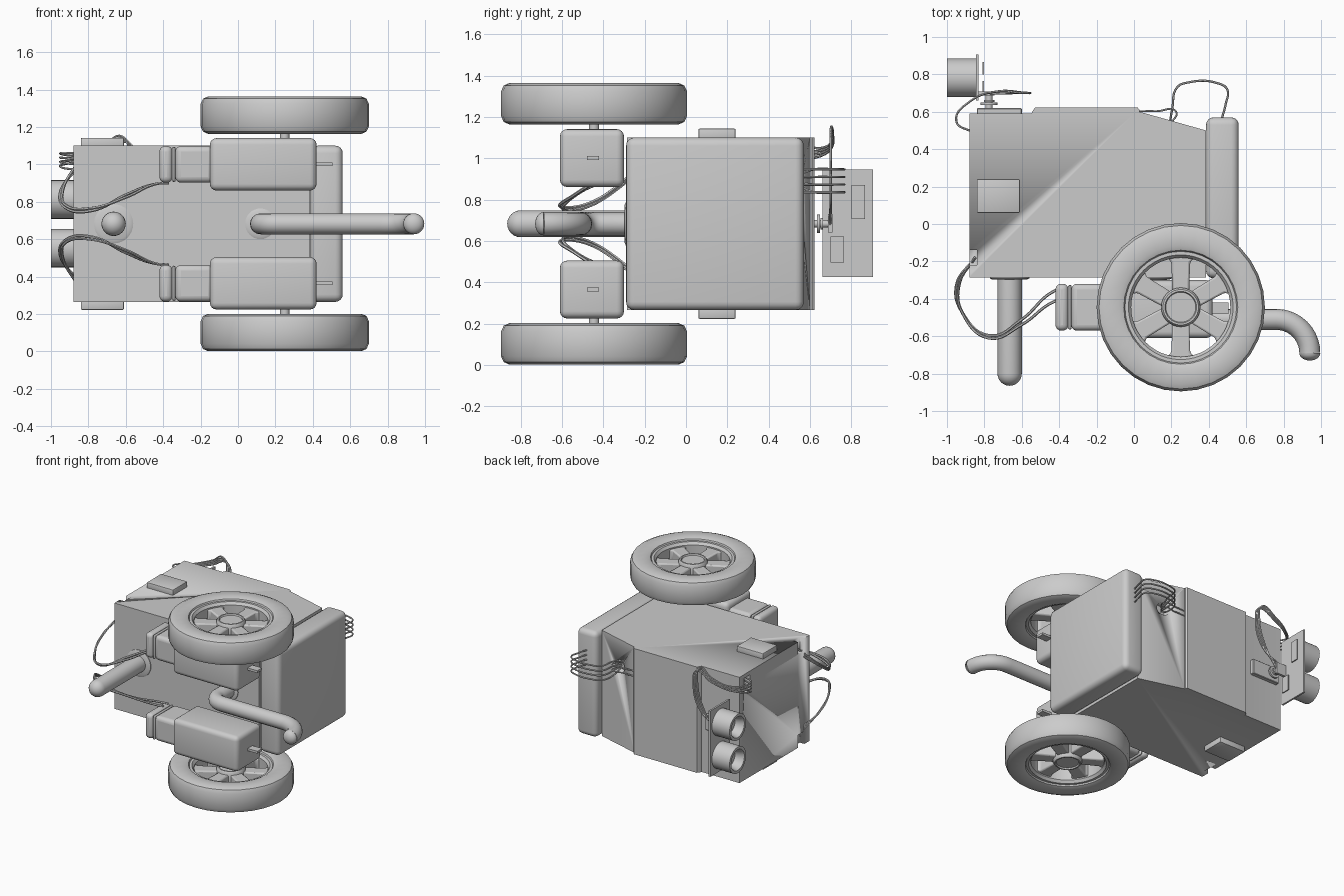
import bpy, bmesh, math
from math import sin, cos, pi
from mathutils import Vector, Matrix

if "Cube" in bpy.data.objects:
    bpy.data.objects.remove(bpy.data.objects["Cube"])

MID = 0.6825  # mirror plane height


def finish(bm, name, smooth=True):
    bmesh.ops.recalc_face_normals(bm, faces=bm.faces[:])
    me = bpy.data.meshes.new(name)
    bm.to_mesh(me)
    bm.free()
    ob = bpy.data.objects.new(name, me)
    bpy.context.collection.objects.link(ob)
    if smooth:
        shade(ob)
    return ob


def shade(ob):
    bpy.ops.object.select_all(action='DESELECT')
    ob.select_set(True)
    bpy.context.view_layer.objects.active = ob
    bpy.ops.object.shade_smooth_by_angle(angle=math.radians(35))


def box(name, x, y, z, bevel=0.0, seg=4):
    bm = bmesh.new()
    bmesh.ops.create_cube(bm, size=1)
    for v in bm.verts:
        v.co = [(a + b) / 2 + c * (b - a) for (a, b), c in zip((x, y, z), v.co)]
    if bevel:
        bmesh.ops.bevel(bm, geom=bm.edges[:], offset=bevel, segments=seg, profile=0.5, affect='EDGES')
    return finish(bm, name)


def prism(name, pts, z0, z1):
    bm = bmesh.new()
    f = bm.faces.new([bm.verts.new((x, y, z0)) for x, y in pts])
    ext = bmesh.ops.extrude_face_region(bm, geom=[f])['geom']
    bmesh.ops.translate(bm, vec=(0, 0, z1 - z0), verts=[v for v in ext if isinstance(v, bmesh.types.BMVert)])
    return finish(bm, name)


def lathe(name, profile, origin, axis, seg=32, closed=True):
    """Revolve (radius, distance) pairs around an axis direction."""
    bm = bmesh.new()
    rings = []
    for i in range(seg):
        a = 2 * pi * i / seg
        rings.append([bm.verts.new((r * cos(a), r * sin(a), h)) for r, h in profile])
    n = len(profile)
    for i in range(seg):
        p, q = rings[i], rings[(i + 1) % seg]
        for k in range(n if closed else n - 1):
            m = (k + 1) % n
            bm.faces.new((p[k], q[k], q[m], p[m]))
    bmesh.ops.remove_doubles(bm, verts=bm.verts[:], dist=1e-5)
    rot = Vector((0, 0, 1)).rotation_difference(Vector(axis)).to_matrix().to_4x4()
    bmesh.ops.transform(bm, matrix=Matrix.Translation(origin) @ rot, verts=bm.verts[:])
    return finish(bm, name)


def rod(name, r, length, origin, axis, seg=32):
    return lathe(name, [(0, 0), (r, 0), (r, length), (0, length)], origin, axis, seg, False)


def tube(name, pts, r, kind='BEZIER', res=3):
    cu = bpy.data.curves.new(name, 'CURVE')
    cu.dimensions = '3D'
    cu.bevel_depth, cu.bevel_resolution, cu.use_fill_caps = r, res, True
    cu.resolution_u = 8
    s = cu.splines.new(kind)
    if kind == 'BEZIER':
        s.bezier_points.add(len(pts) - 1)
        for b, p in zip(s.bezier_points, pts):
            b.co = p
            b.handle_left_type = b.handle_right_type = 'AUTO'
    else:
        s.points.add(len(pts) - 1)
        for b, p in zip(s.points, pts):
            b.co = (*p, 1)
    ob = bpy.data.objects.new(name, cu)
    bpy.context.collection.objects.link(ob)
    bpy.ops.object.select_all(action='DESELECT')
    ob.select_set(True)
    bpy.context.view_layer.objects.active = ob
    bpy.ops.object.convert(target='MESH')
    shade(bpy.context.object)
    return bpy.context.object


def cut(ob, cutter):
    cutter.hide_render = True
    cutter.hide_set(True)
    m = ob.modifiers.new('cut', 'BOOLEAN')
    m.operation, m.object, m.solver = 'DIFFERENCE', cutter, 'EXACT'


# Body with sloping rear deck, cable notches and cable port
body = prism('body', [(-0.88, -0.285), (0.385, -0.285), (0.385, 0.50), (0.03, 0.60), (0.0, 0.59), (-0.88, 0.59)], 0.265, 1.10)
cut(body, box('notch_cutter_top', (-0.95, -0.84), (-0.22, -0.14), (1.00, 1.2)))
cut(body, box('notch_cutter_bottom', (-0.95, -0.84), (-0.22, -0.14), (0.2, 0.365)))
cut(body, box('notch_cutter_sensor', (-0.95, -0.83), (0.46, 0.53), (0.95, 1.07)))
cut(body, rod('port_cutter', 0.05, 0.15, (0.19, 0.5, 0.89), (0, 1, 0), 24))
prism('lid', [(-0.55, 0.58), (0.03, 0.58), (0.03, 0.61), (0.02, 0.622), (-0.53, 0.622), (-0.545, 0.60)], 0.265, 1.10)
box('battery_pack', (0.385, 0.56), (-0.29, 0.57), (0.265, 1.10), 0.04)

# Front peg and curved tail pipe, each with a collar
tip = [(0.065 * cos(a * pi / 12), 0.515 + 0.065 * sin(a * pi / 12)) for a in range(7)]
lathe('front_peg', [(0, -0.02), (0.065, -0.02)] + tip, (-0.665, -0.285, MID), (0, -1, 0), 32, False)
for n, x, r in (('peg_collar', -0.665, 0.105), ('tail_collar', 0.12, 0.082)):
    lathe(n, [(0, 0), (r, 0), (r, 0.008), (r - 0.015, 0.015), (0, 0.015)], (x, -0.283, MID), (0, -1, 0), 32, False)
path = [(0.12, -0.26, MID)]
path += [(0.22 - 0.1 * cos(t * pi / 16), -0.41 - 0.1 * sin(t * pi / 16), MID) for t in range(9)]
path += [(0.76 + 0.18 * sin(t * pi / 20), -0.69 + 0.18 * cos(t * pi / 20), MID) for t in range(11)]
tube('tail_pipe', path, 0.056, 'POLY', 6)
cap = [(0.056 * cos(a * pi / 12), 0.04 * sin(a * pi / 12)) for a in range(7)]
lathe('tail_tip', cap, (0.94, -0.69, MID), (0, -1, 0), 28, False)

# Parts repeated on both sides: s = +1 upper, -1 lower
for s, side in ((1, 'upper'), (-1, 'lower')):
    def zr(a, b):
        return tuple(sorted((MID + s * a, MID + s * b)))

    box(side + '_side_pad', (-0.84, -0.61), (0.06, 0.24), zr(0.40, 0.46), 0.006, 2)

    # Gear motor: gearbox, flattened can, band, end cap, tab, shaft
    zc = MID + s * 0.318
    box(side + '_gearbox', (-0.15, 0.42), (-0.61, -0.30), zr(0.178, 0.458), 0.035)
    for n, x0, x1, k in (('motor_can', -0.335, -0.13, 1), ('motor_band', -0.352, -0.333, 0.96), ('motor_cap', -0.42, -0.35, 1)):
        can = box(side + '_' + n, (x0, x1), (-0.445 - 0.125 * k, -0.445 + 0.125 * k), (zc - 0.098 * k, zc + 0.098 * k))
        b = can.modifiers.new('round', 'BEVEL')
        b.width, b.segments = (0.03 if k == 1 else 0.02), 4
    box(side + '_motor_tab', (0.40, 0.505), (-0.48, -0.42), (zc - 0.009, zc + 0.009))
    rod(side + '_axle', 0.025, 0.20, (0.25, -0.445, MID + s * 0.44), (0, 0, s), 16)

    # Wheel: tyre, rim, hub, six spokes
    c = Vector((0.25, -0.445, MID + s * 0.581))
    half = [(0.295, 0.07), (0.305, 0.09), (0.33, 0.1), (0.41, 0.1), (0.437, 0.088), (0.45, 0.06)]
    lathe(side + '_tyre', half + [(r, -h) for r, h in reversed(half)], c, (0, 0, 1), 32)
    rim = [(0.265, 0.06), (0.28, 0.08), (0.298, 0.08)]
    lathe(side + '_rim', rim + [(r, -h) for r, h in reversed(rim)], c, (0, 0, 1), 48)
    hub = [(0, 0.065), (0.08, 0.065), (0.085, 0.075), (0.095, 0.075), (0.105, 0.06)]
    lathe(side + '_hub', hub + [(r, -h) for r, h in reversed(hub)], c, (0, 0, 1), 32, False)
    bm = bmesh.new()
    for k in range(6):
        a = pi / 6 + k * pi / 3
        u, v = Vector((cos(a), sin(a), 0)), Vector((-sin(a), cos(a), 0))
        lo, hi = [[bm.verts.new(c + u * r + v * w + Vector((0, 0, h)))
                   for r, w in ((0.08, -0.045), (0.24, -0.05), (0.275, -0.08), (0.275, 0.08), (0.24, 0.05), (0.08, 0.045))]
                  for h in (-0.05, 0.05)]
        bm.faces.new(lo)
        bm.faces.new(hi)
        for i in range(6):
            j = (i + 1) % 6
            bm.faces.new((lo[i], lo[j], hi[j], hi[i]))
    spokes = finish(bm, side + '_spokes')
    b = spokes.modifiers.new('soft', 'BEVEL')
    b.width, b.segments = 0.01, 2

    # Motor cables
    for k in range(2):
        d = 0.014 * k
        pts = [(-0.37, -0.345 - 4 * d, 0.218), (-0.43, -0.36 - 4 * d, 0.215), (-0.60, -0.51 - 2 * d, 0.155 - d),
               (-0.78, -0.595 - d, 0.07 + d), (-0.92, -0.47, 0.085 + d), (-0.95 + d, -0.33, 0.17 + d), (-0.85, -0.18, 0.31 + 2 * d)]
        tube(side + '_motor_cable', [(x, y, MID + s * z) for x, y, z in pts], 0.008, res=1)

    # Sensor eye: open cup
    lathe(side + '_sensor_eye', [(0, 0), (0.103, 0), (0.103, 0.157), (0.082, 0.157), (0.075, 0.145), (0.06, 0.09), (0, 0.09)],
          (-0.843, 0.782, MID + s * 0.13), (-1, 0, 0), 32, False)

# Sensor board, its chips and pivot
box('sensor_board', (-0.846, -0.832), (0.66, 0.905), (0.425, 0.945))
box('sensor_chip_a', (-0.81, -0.802), (0.80, 0.865), (0.705, 0.87))
box('sensor_chip_b', (-0.81, -0.802), (0.70, 0.765), (0.495, 0.62))
box('servo_plate', (-0.84, -0.60), (0.585, 0.62), (MID - 0.06, MID + 0.06), 0.004, 1)
for n, r, y, h in (('servo_shaft', 0.018, 0.61, 0.08), ('servo_horn', 0.045, 0.635, 0.014), ('servo_cap', 0.028, 0.652, 0.012)):
    rod(n, r, h, (-0.775, y, MID), (0, 1, 0), 20)
box('sensor_connector', (-0.835, -0.745), (0.688, 0.708), (0.64, 0.73))

# Sensor cables and rear power cables
for k in range(4):
    d = 0.012 * k
    tube('sensor_cable', [(-0.77, 0.698, 0.655 + 2 * d), (-0.66 + d, 0.70, 0.80), (-0.59 + d, 0.70, 1.02), (-0.62 + d, 0.702, 1.15 - d),
                          (-0.72, 0.71, 1.10 - d), (-0.87, 0.66, 1.05 - d), (-0.95, 0.55, 1.06 - 2 * d),
                          (-0.86, 0.49, 1.06 - 2.5 * d)], 0.006, res=1)
    z = 0.835 + 0.037 * k
    tube('power_cable', [(0.19, 0.53, 0.875 + d), (0.205, 0.62, z), (0.23, 0.73, z), (0.29, 0.757, z), (0.45, 0.752, z),
                         (0.498, 0.72, z), (0.49, 0.64, z), (0.465, 0.55, z)], 0.006, res=1)
for z in (0.87, 0.91):
    tube('deck_cable', [(0.02, 0.603, z), (0.12, 0.603, z), (0.225, 0.60, z), (0.20, 0.54, z)], 0.005, res=1)
